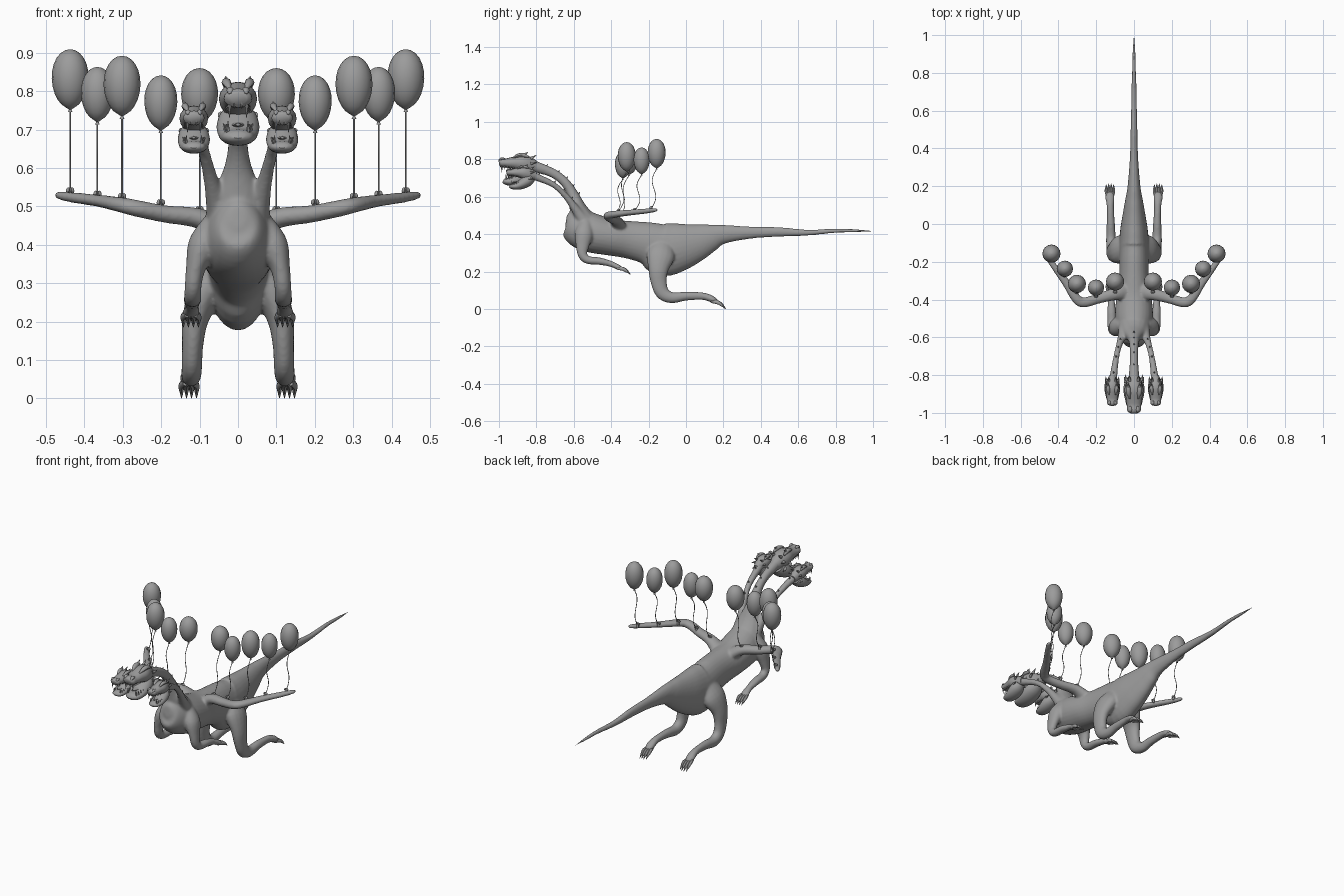
import bpy, bmesh, math
from mathutils import Vector

X, Z = Vector((1, 0, 0)), Vector((0, 0, 1))
grey = bpy.data.materials.new("dark_grey")
grey.diffuse_color = (0.33, 0.33, 0.33, 1)


def finish(bm, name):
    bmesh.ops.recalc_face_normals(bm, faces=bm.faces)
    me = bpy.data.meshes.new(name)
    bm.to_mesh(me)
    bm.free()
    me.materials.append(grey)
    ob = bpy.data.objects.new(name, me)
    bpy.context.collection.objects.link(ob)
    return ob


def spline(rows, steps):
    """Smooth curve through rows of any width."""
    out, n = [], len(rows)
    for i in range(n - 1):
        quad = [rows[max(i - 1, 0)], rows[i], rows[i + 1], rows[min(i + 2, n - 1)]]
        for k in range(steps):
            t = k / steps
            out.append([0.5 * (2 * b + (c - a) * t + (2 * a - 5 * b + 4 * c - d) * t * t
                               + (3 * b - a - 3 * c + d) * t ** 3) for a, b, c, d in zip(*quad)])
    return out + [list(rows[-1])]


def add_tube(bm, rows, ref=X, sides=16, steps=4):
    """Loft of ellipses; each row is x, y, z, radius along ref, other radius."""
    rows = spline(rows, steps)
    pts = [Vector(r[:3]) for r in rows]
    rings = []
    for i, r in enumerate(rows):
        t = (pts[min(i + 1, len(pts) - 1)] - pts[max(i - 1, 0)]).normalized()
        u = (ref - t * ref.dot(t)).normalized()
        v = t.cross(u)
        ru, rv = max(r[3], 0.0005), max(r[4], 0.0005)
        rings.append([bm.verts.new(pts[i] + u * ru * math.cos(a) + v * rv * math.sin(a))
                      for a in (2 * math.pi * k / sides for k in range(sides))])
    for p, q in zip(rings, rings[1:]):
        for k in range(sides):
            j = (k + 1) % sides
            bm.faces.new((p[k], p[j], q[j], q[k]))
    bm.faces.new(rings[0])
    bm.faces.new(rings[-1])


def tube(name, rows, **kw):
    bm = bmesh.new()
    add_tube(bm, rows, **kw)
    return finish(bm, name)


def spikes(name, items, sides=8):
    """Cones given as base, tip, radius."""
    bm = bmesh.new()
    for base, tip, r in items:
        mid = [b * 0.45 + t * 0.55 for b, t in zip(base, tip)]
        add_tube(bm, [(*base, r, r), (*mid, r * 0.55, r * 0.55), (*tip, 0, 0)],
                 sides=sides, steps=1, ref=Vector((0.9, 0.3, 0.2)))
    return finish(bm, name)


# body mesh collects torso, necks, wings and legs, fused at the end
skin = bmesh.new()

# torso and tail: y, top, bottom, half width
body = [(-.642, .495, .44, .02), (-.625, .535, .39, .055), (-.57, .535, .33, .085),
        (-.5, .51, .30, .1), (-.4, .48, .285, .095), (-.3, .47, .268, .08),
        (-.2, .465, .235, .078), (-.12, .462, .176, .08), (-.03, .46, .205, .073),
        (.05, .457, .25, .06), (.13, .455, .305, .046), (.2, .45, .348, .034),
        (.35, .44, .376, .022), (.5, .437, .386, .018), (.65, .424, .392, .015),
        (.82, .43, .408, .011), (.95, .423, .411, .007)]
add_tube(skin, [(0, y, (t + b) / 2, w, (t - b) / 2) for y, t, b, w in body], sides=28)
tube("tail_tip", [(0, .78, .418, .009, .009), (0, .9, .418, .007, .007), (0, 1, .416, 0, 0)])


# necks with a row of ridge spikes
def neck(name, rows):
    add_tube(skin, rows)
    ridge = []
    for r in spline(rows, 3)[5:-1:2]:
        d = Vector((0, 0.55, 0.85))
        p = Vector(r[:3]) + d * r[3] * 0.85
        ridge.append((p, p + d * 0.014, 0.005))
    spikes(name + "_ridge", ridge)


neck("middle_neck", [(0, -.54, .45, .09, .08), (0, -.575, .53, .065, .048), (0, -.605, .61, .034, .031),
                     (0, -.65, .68, .024, .025), (0, -.72, .73, .022, .025), (0, -.83, .768, .03, .032)])
for s, side in ((1, "right"), (-1, "left")):
    neck(side + "_neck", [(.045 * s, -.54, .46, .04, .04), (.06 * s, -.585, .525, .025, .025),
                          (.078 * s, -.64, .6, .017, .017), (.095 * s, -.71, .665, .016, .016),
                          (.112 * s, -.83, .717, .022, .022)])


# heads with open jaws
def head(name, o, k):
    def P(x, y, z):
        return (o[0] + x * k, o[1] + y * k, o[2] + z * k)

    def R(rows):
        return [(*P(*r[:3]), r[3] * k, r[4] * k) for r in rows]

    tube(name + "_skull", R([(0, .03, -.012, .022, .026), (0, -.02, 0, .042, .045), (0, -.06, .012, .05, .045),
                             (0, -.1, .013, .043, .034), (0, -.14, .012, .038, .025),
                             (0, -.168, .014, .036, .025), (0, -.18, .012, .024, .014)]), steps=3)
    tube(name + "_lower_jaw", R([(0, .0, -.02, .036, .034), (0, -.03, -.045, .053, .042),
                                 (0, -.07, -.07, .055, .036), (0, -.11, -.086, .047, .025),
                                 (0, -.145, -.086, .037, .018), (0, -.157, -.082, .018, .01)]), steps=3)
    tube(name + "_tongue", R([(0, -.04, -.04, .022, .012), (0, -.09, -.055, .02, .008),
                              (0, -.135, -.055, .006, .004)]), sides=8)
    horns, teeth = [], []
    for s in (1, -1):
        # brow and nostril bumps
        tube(name + "_brow", R([(.022 * s, -.105, .038, .004, .004), (.028 * s, -.08, .051, .011, .01),
                                (.031 * s, -.05, .054, .012, .012), (.034 * s, -.02, .044, .004, .004)]), sides=8)
        tube(name + "_nostril", R([(.02 * s, -.178, .024, .004, .004), (.02 * s, -.165, .034, .01, .009),
                                   (.018 * s, -.145, .032, .004, .004)]), sides=8)
        for b, t, r in (((.03, -.045, .055), (.032, -.025, .071), .009), ((.022, -.01, .035), (.025, .02, .055), .009),
                        ((.04, -.01, .01), (.047, .024, .016), .009), ((.044, -.02, -.03), (.051, .012, -.034), .009)):
            horns.append((P(b[0] * s, *b[1:]), P(t[0] * s, *t[1:]), r * k))
        for i in range(6):
            y, w = -.085 - .016 * i, .036 - .002 * i
            long = .028 if i == 5 else .012
            teeth.append((P(w * .85 * s, y, 0), P(w * .85 * s, y, -.01 - long), .006 * k))
            if i < 5:
                w = .042 - .004 * i
                teeth.append((P(w * s, y + .01, -.08), P(w * s, y + .006, -.053 if i < 4 else -.045), .006 * k))
        teeth.append((P(.009 * s, -.174, .006), P(.009 * s, -.172, -.015), .005 * k))
    spikes(name + "_horns", horns)
    spikes(name + "_teeth", teeth, sides=6)


head("middle_head", (0, -.82, .768), 1)
head("right_head", (.115, -.825, .72), .75)
head("left_head", (-.115, -.825, .72), .75)


# clawed toes fanning out from a paw
def paw(name, s, c, reach, drop):
    bm = bmesh.new()
    claws = []
    for dx in (-.019, -.006, .007, .02):
        x, y, z = (c[0] + dx) * s, c[1], c[2]
        r = reach * (1 - abs(dx) * 6)
        add_tube(bm, [((c[0] + dx * .5) * s, y - .015, z, .008, .01), (x, y + r * .5, z - drop * .2, .008, .01),
                      (x, y + r, z - drop * .6, .005, .006), (x, y + r + .004, z - drop * .7, 0, 0)], sides=8, steps=3)
        claws.append(((x, y + r - .004, z - drop * .5), (x, y + r + .016, z - drop), .006))
    finish(bm, name + "_toes")
    spikes(name + "_claws", claws)


# balloons: x, z of centre, y of centre, half width, half height, y and z of tie point
balloons = [(.437, .832, -.157, .048, .077, -.185, .537), (.366, .793, -.237, .043, .07, -.272, .528),
            (.302, .815, -.317, .048, .077, -.36, .522), (.201, .771, -.337, .043, .07, -.38, .506),
            (.1, .79, -.305, .048, .07, -.358, .488)]

for s, side in ((1, "right"), (-1, "left")):
    # wing arm
    add_tube(skin, [(.04 * s, -.36, .43, .035, .05), (.1 * s, -.37, .468, .027, .034),
                    (.19 * s, -.395, .48, .023, .027), (.265 * s, -.415, .495, .022, .027),
                    (.305 * s, -.395, .504, .02, .026), (.36 * s, -.31, .514, .016, .022),
                    (.43 * s, -.215, .523, .014, .017), (.465 * s, -.165, .529, .011, .013),
                    (.473 * s, -.15, .53, .004, .004)], ref=Z)
    # front leg
    add_tube(skin, [(.06 * s, -.535, .46, .03, .035), (.09 * s, -.545, .4, .04, .05),
                    (.11 * s, -.553, .34, .026, .037), (.117 * s, -.553, .29, .022, .026),
                    (.118 * s, -.525, .262, .023, .022), (.119 * s, -.46, .255, .023, .02),
                    (.12 * s, -.40, .24, .018, .016), (.122 * s, -.36, .222, .024, .014),
                    (.122 * s, -.343, .214, .015, .009)])
    paw(side + "_front", s, (.122, -.355, .22), .045, .035)
    # hind leg
    add_tube(skin, [(.045 * s, -.12, .35, .03, .05), (.08 * s, -.135, .285, .045, .075),
                    (.11 * s, -.148, .21, .035, .054), (.118 * s, -.145, .14, .028, .043),
                    (.12 * s, -.125, .085, .027, .037), (.122 * s, -.075, .06, .026, .03),
                    (.123 * s, .0, .068, .022, .024), (.125 * s, .09, .068, .019, .02),
                    (.127 * s, .14, .052, .025, .018), (.127 * s, .168, .036, .016, .01)])
    paw(side + "_hind", s, (.127, .15, .042), .05, .042)

    for x, z, y, w, h, ty, tz in balloons:
        x *= s
        # egg-shaped balloon with a flared knot
        prof = [(y, z - h - .01, .006), (y, z - h - .003, .003)]
        prof += [(y, z - h * math.cos(a), w * math.sin(a) * (1 - .06 * math.cos(a)))
                 for a in (math.pi * i / 12 for i in range(1, 13))]
        tube(side + "_balloon", [(x, py, pz, r, r) for py, pz, r in prof], steps=1, sides=16)
        # wavy string
        b = z - h - .008
        tube(side + "_string", [(x, ty + (y - ty) * f + .016 * math.sin(f * 2 * math.pi), tz + (b - tz) * f, .002, .002)
                                for f in (i / 8 for i in range(9))], sides=6, steps=2)
        # tied bow on the wing
        for d in (-1, 1):
            tube(side + "_bow", [(x, ty, tz + .004, .004, .003), (x + d * .006, ty - .003, tz + .005, .008, .008),
                                 (x + d * .01, ty - .004, tz + .006, .004, .002)], ref=Z, sides=8, steps=2)
        tube(side + "_tie", [(x, ty, tz - .014, .007, .007), (x, ty, tz + .012, .005, .005)], sides=8, steps=1)

# smooth shading with sharp creases kept
for ob in bpy.context.collection.objects:
    ob.select_set(True)
    bpy.context.view_layer.objects.active = ob
bpy.ops.object.shade_smooth_by_angle(angle=math.radians(45))

# fuse the body into one skin with soft joints
ob = finish(skin, "body")
fuse = ob.modifiers.new("fuse", "REMESH")
fuse.mode, fuse.voxel_size, fuse.use_smooth_shade = "VOXEL", 0.006, True
soft = ob.modifiers.new("soften", "SMOOTH")
soft.factor, soft.iterations = 0.5, 8
